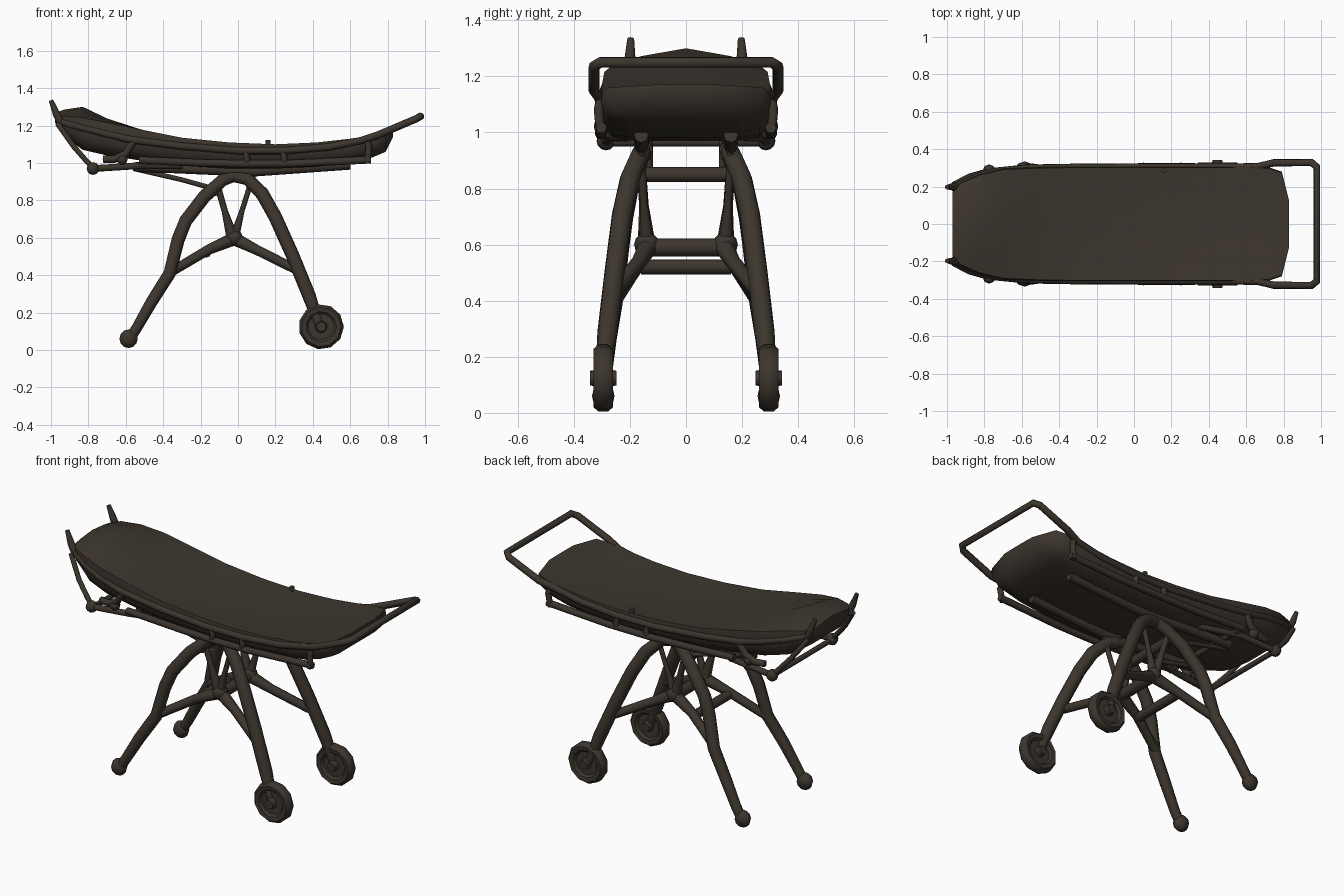
import bpy, bmesh, math
from mathutils import Matrix

cube = bpy.data.objects.get("Cube")
if cube:
    bpy.data.objects.remove(cube)

COLOUR = (0.046, 0.036, 0.027, 1)
brown = bpy.data.materials.new("dark_brown")
brown.use_nodes = True
brown.diffuse_color = COLOUR
bsdf = brown.node_tree.nodes["Principled BSDF"]
bsdf.inputs["Base Color"].default_value = COLOUR
bsdf.inputs["Roughness"].default_value = 0.8


def add_mesh(name, mesh, angle=50):
    ob = bpy.data.objects.new(name, mesh)
    bpy.context.collection.objects.link(ob)
    mesh.materials.clear()
    mesh.materials.append(brown)
    bpy.ops.object.select_all(action="DESELECT")
    ob.select_set(True)
    bpy.context.view_layer.objects.active = ob
    bpy.ops.object.shade_smooth_by_angle(angle=math.radians(angle))


def add_bmesh(name, bm, angle=50):
    mesh = bpy.data.meshes.new(name)
    bmesh.ops.recalc_face_normals(bm, faces=bm.faces)
    bm.to_mesh(mesh)
    bm.free()
    add_mesh(name, mesh, angle)


def tube(name, points, r, taper=None):
    """Round pipe through a list of points."""
    cu = bpy.data.curves.new(name, "CURVE")
    cu.dimensions = "3D"
    cu.bevel_depth, cu.bevel_resolution, cu.use_fill_caps = r, 2, True
    sp = cu.splines.new("POLY")
    sp.points.add(len(points) - 1)
    for i, p in enumerate(points):
        sp.points[i].co = (*p, 1)
        sp.points[i].radius = taper[i] if taper else 1
    tmp = bpy.data.objects.new(name + "_path", cu)
    bpy.context.collection.objects.link(tmp)
    deps = bpy.context.evaluated_depsgraph_get()
    mesh = bpy.data.meshes.new_from_object(tmp.evaluated_get(deps))
    bpy.data.objects.remove(tmp)
    add_mesh(name, mesh)


def pair(name, points, r, taper=None):
    """Same pipe on both long sides."""
    for side, s in (("front", -1), ("back", 1)):
        tube(f"{name}_{side}", [(x, s * y, z) for x, y, z in points], r, taper)


def ball(name, loc, r, scale=(1, 1, 1)):
    bm = bmesh.new()
    bmesh.ops.create_uvsphere(bm, u_segments=8, v_segments=6, radius=r)
    bm.transform(Matrix.Translation(loc) @ Matrix.Diagonal((*scale, 1)))
    add_bmesh(name, bm)


def wheel(name, loc, sides=11):
    """Lathed tyre with a recessed face and a hub, around y."""
    profile = [(0, -.048), (.026, -.048), (.032, -.016), (.07, -.016), (.082, -.03),
               (.106, -.034), (.121, -.016)]
    profile += [(r, -y) for r, y in reversed(profile)]
    bm = bmesh.new()
    vs = [bm.verts.new((r, y, 0)) for r, y in profile]
    es = [bm.edges.new(e) for e in zip(vs, vs[1:])]
    bmesh.ops.spin(bm, geom=vs + es, cent=(0, 0, 0), axis=(0, 1, 0),
                   angle=2 * math.pi, steps=sides, use_duplicate=False)
    bmesh.ops.remove_doubles(bm, verts=bm.verts, dist=.0005)
    bm.transform(Matrix.Translation(loc))
    add_bmesh(name, bm, 40)


# Bed: sections of x, half width, bottom, edge height, centre height
stations = [(-.97, .17, 1.20, 1.25, 1.27), (-.93, .22, 1.14, 1.25, 1.285),
            (-.83, .265, 1.07, 1.24, 1.30), (-.70, .297, 1.04, 1.215, 1.238),
            (-.50, .305, 1.01, 1.175, 1.17), (-.30, .308, .985, 1.135, 1.122),
            (-.05, .308, .97, 1.11, 1.097), (.20, .308, .97, 1.10, 1.087),
            (.42, .308, .98, 1.11, 1.093), (.60, .308, 1.0, 1.13, 1.115),
            (.72, .303, 1.03, 1.148, 1.14), (.79, .28, 1.06, 1.16, 1.163),
            (.83, .12, 1.14, 1.17, 1.172)]
bm = bmesh.new()
rings = []
for x, w, low, edge, mid in stations:
    top = [(t, mid + (edge - mid) * abs(t) ** 1.5) for t in (-.98, -.6, 0, .6, .98)]
    hull = [(t, edge + (low - edge) * f) for t, f in
            ((1, .3), (.96, .65), (.85, .9), (.6, 1), (-.6, 1), (-.85, .9), (-.96, .65), (-1, .3))]
    rings.append([bm.verts.new((x, t * w, z)) for t, z in top + hull])
for a, b in zip(rings, rings[1:]):
    for i in range(len(a)):
        j = (i + 1) % len(a)
        bm.faces.new((a[i], a[j], b[j], b[i]))
bm.faces.new(rings[0])
bm.faces.new(rings[-1])
add_bmesh("bed", bm, 60)

# Upper rail along the bed and out into the carrying handle
side = [(-.965, .175, 1.225), (-.93, .208, 1.215), (-.84, .25, 1.19), (-.72, .284, 1.16),
        (-.58, .298, 1.125), (-.31, .303, 1.09), (0, .304, 1.065), (.25, .304, 1.065),
        (.49, .304, 1.085), (.66, .306, 1.12), (.75, .328, 1.15), (.95, .328, 1.235),
        (.978, .305, 1.25)]
tube("upper_rail", [(x, -y, z) for x, y, z in side] + side[::-1], .02)
pair("head_peg", [(-.94, .2, 1.2), (-.97, .2, 1.26), (-1, .197, 1.335)], .02, (1, 1, .6))

# Lower side rail and its uprights
pair("lower_rail", [(-.53, .297, 1.015), (-.2, .3, 1.0), (.03, .305, .995),
                    (.3, .305, .997), (.71, .302, 1.017)], .02)
for n, (x, z) in enumerate(((.04, 1.06), (.24, 1.06), (.69, 1.12))):
    pair(f"rail_upright_{n}", [(x, .304, z), (x + .01, .312, z - .04), (x, .304, 1.0)], .017)
tube("rail_knob", [(.16, .285, 1.07), (.16, .285, 1.122)], .014)

# Folding frame under the head end
pair("head_strut", [(-.965, .21, 1.21), (-.88, .255, 1.09), (-.81, .275, 1.01),
                    (-.77, .285, .97)], .015)
pair("head_link", [(-.77, .285, .97), (-.53, .27, .985), (-.3, .2, .985)], .018)
pair("head_catch", [(-.55, .297, 1.13), (-.6, .29, 1.05), (-.66, .285, 1.02), (-.72, .275, 1.02)], .02)
tube("head_crossbar", [(-.77, -.285, .965), (-.77, .285, .965)], .015)

# Under-bed beams, head stay and cross member
pair("under_beam", [(-.55, .16, .98), (-.05, .16, .958), (.08, .16, .953), (.6, .16, .99)], .026)
pair("head_stay", [(-.56, .13, .97), (-.3, .13, .91), (-.12, .13, .86)], .013)
tube("under_crossbar", [(-.5, -.29, .995), (-.5, .29, .995)], .017)

# Legs: plain feet toward the head, wheels toward the handle
pair("head_leg", [(0, .15, .94), (-.08, .165, .91), (-.18, .2, .82), (-.28, .224, .69),
                  (-.32, .237, .59), (-.365, .256, .41), (-.46, .279, .26), (-.54, .294, .12),
                  (-.575, .296, .065)],
     .036, (.9, .95, 1, 1, 1, .95, .9, .8, .8))
pair("handle_leg", [(-.06, .15, .94), (.05, .165, .915), (.13, .2, .835), (.2, .228, .71),
                    (.29, .254, .51), (.38, .28, .29), (.435, .297, .13)],
     .037, (.9, .95, 1, 1, 1, 1, .75))
pair("leg_pivot", [(-.02, .155, 1.0), (-.02, .15, .9)], .024)

# Central brace: hub, arms to the legs, thin struts to the bed
pair("brace_head_arm", [(-.02, .135, .595), (-.16, .17, .535), (-.37, .248, .41)], .03, (1.2, .9, .85))
pair("brace_handle_arm", [(-.02, .135, .595), (.1, .17, .535), (.3, .252, .435)], .03, (1.2, .9, .85))
pair("brace_head_strut", [(-.03, .14, .6), (-.07, .15, .74), (-.11, .16, .88)], .022, (1.5, .8, .8))
pair("brace_handle_strut", [(-.02, .14, .6), (.02, .15, .74), (.08, .16, .93)], .018, (1.5, .8, .8))
for label, x, z, w, r in (("hub", -.02, .59, .14, .032), ("low", -.17, .52, .16, .027),
                          ("high", -.12, .85, .18, .027)):
    tube(f"{label}_crossbar", [(x, -w, z), (x, w, z)], r)

# Feet, wheels and joint knobs
for label, s in (("front", -1), ("back", 1)):
    ball(f"brace_hub_{label}", (-.02, s * .14, .6), .045)
    ball(f"foot_{label}", (-.585, s * .295, .06), .05, (.98, .8, 1))
    ball(f"head_joint_{label}", (-.775, s * .285, .97), .034)
    ball(f"catch_joint_{label}", (-.62, s * .285, 1.02), .03)
    wheel(f"wheel_{label}", (.445, s * .295, .124))
